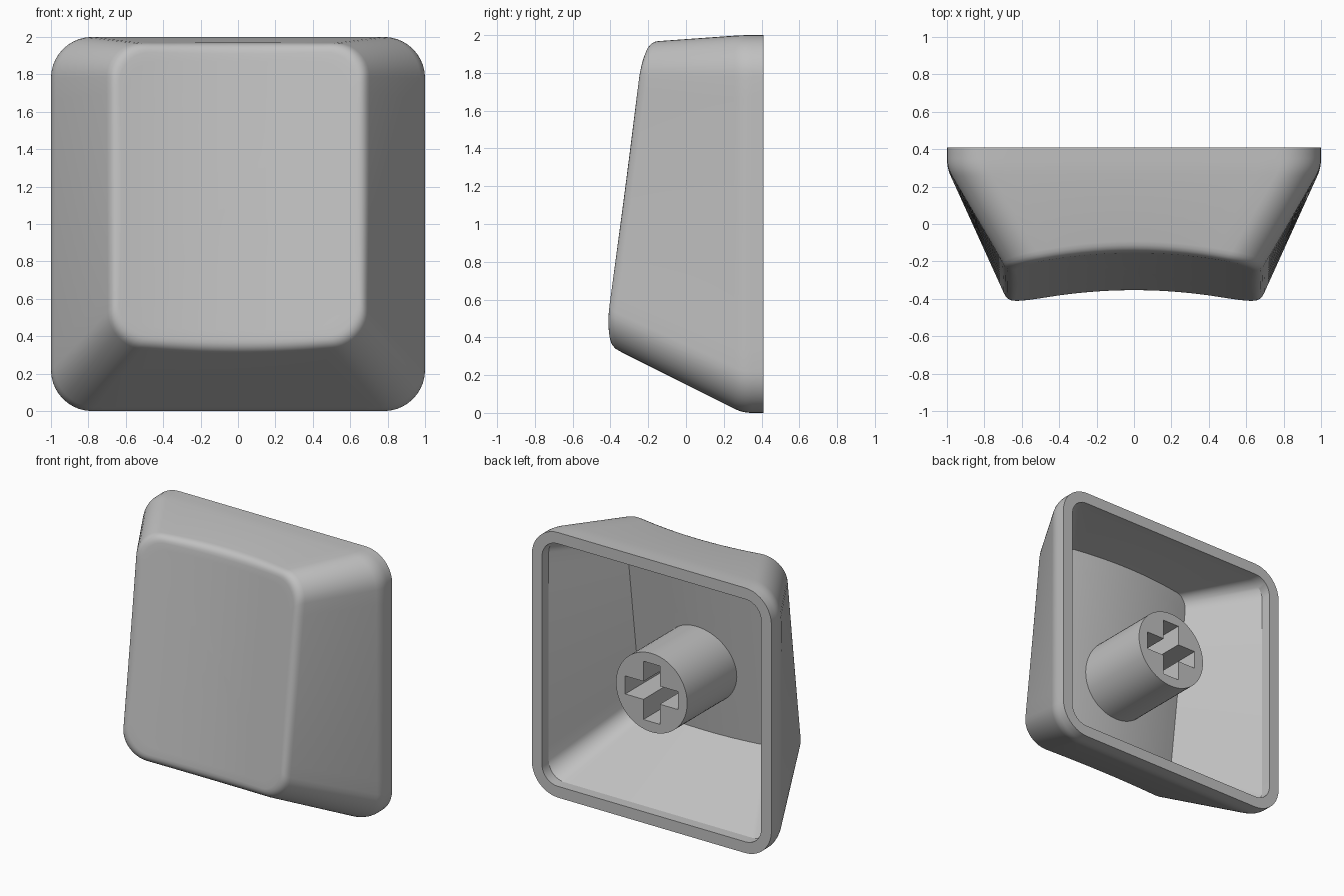
import bpy, bmesh, math
from mathutils import Vector

if "Cube" in bpy.data.objects:
    bpy.data.objects.remove(bpy.data.objects["Cube"])

grey = bpy.data.materials.new("mid grey plastic")
grey.diffuse_color = (0.53, 0.53, 0.53, 1)
grey.use_nodes = True
grey.node_tree.nodes["Principled BSDF"].inputs["Base Color"].default_value = grey.diffuse_color

CORNER, SIDE = 10, 14


def dish(x):
    return 0.08 * (1 - (x / 0.66) ** 2)


def face_y(x, z, offset=0.0):
    # tilted, concave finger surface
    return -0.405 + 0.13 * (z - 0.6) + dish(x) + offset


def rounded_rect(hx, z0, z1, r):
    # (x, z) outline with the same point count for every size
    centres = [(hx - r, z1 - r), (-hx + r, z1 - r), (-hx + r, z0 + r), (hx - r, z0 + r)]
    arcs = []
    for k, (cx, cz) in enumerate(centres):
        angles = [math.pi / 2 * (k + i / CORNER) for i in range(CORNER + 1)]
        arcs.append([(cx + r * math.cos(a), cz + r * math.sin(a)) for a in angles])
    pts = []
    for k in range(4):
        pts += arcs[k]
        a, b = arcs[k][-1], arcs[(k + 1) % 4][0]
        for i in range(1, SIDE):
            t = i / SIDE
            pts.append((a[0] + (b[0] - a[0]) * t, a[1] + (b[1] - a[1]) * t))
    return pts


def flat_ring(outline, y):
    return [Vector((x, y, z)) for x, z in outline]


def face_ring(outline, scale, zc, offset=0.0):
    ring = []
    for x, z in outline:
        x, z = x * scale, zc + (z - zc) * scale
        ring.append(Vector((x, face_y(x, z, offset), z)))
    return ring


def fillet(prev, mid, nxt, d, steps=5):
    # rounds the loft over the middle ring
    rings = []
    for s in range(steps + 1):
        t = s / steps
        ring = []
        for p, m, n in zip(prev, mid, nxt):
            a = m + (p - m).normalized() * d
            b = m + (n - m).normalized() * d
            ring.append(a * (1 - t) ** 2 + m * 2 * t * (1 - t) + b * t * t)
        rings.append(ring)
    return rings


def finish(ob, angle=28):
    ob.data.materials.append(grey)
    bpy.ops.object.select_all(action='DESELECT')
    bpy.context.view_layer.objects.active = ob
    ob.select_set(True)
    bpy.ops.object.shade_smooth_by_angle(angle=math.radians(angle))


def new_object(name, bm):
    bmesh.ops.recalc_face_normals(bm, faces=bm.faces)
    me = bpy.data.meshes.new(name)
    bm.to_mesh(me)
    bm.free()
    ob = bpy.data.objects.new(name, me)
    bpy.context.collection.objects.link(ob)
    return ob


# Outer skin outlines
base = rounded_rect(1.0, 0.0, 2.0, 0.22)
top = []
for x, z in rounded_rect(0.675, 0.37, 1.965, 0.18):
    low = max(0.0, 1 - (z - 0.37) / 0.2)
    top.append((x, z - 0.5 * max(0, dish(x)) * low))
zc = 1.17
rim = flat_ring(base, 0.41)
shoulder = flat_ring(base, 0.30)
edge = face_ring(top, 1.0, zc)
inset = face_ring(top, 0.88, zc)

# Chain of rings: finger surface, walls, rim, cavity walls, cavity ceiling
scales = [0.1, 0.25, 0.4, 0.55, 0.68, 0.8, 0.88]
rings = [face_ring(top, s, zc) for s in scales]
rings += fillet(shoulder, edge, inset, 0.055)[::-1]
rings += fillet(rim, shoulder, edge, 0.05)[::-1]
rings.append(rim)
mouth = rounded_rect(0.915, 0.085, 1.915, 0.13)
rings += [flat_ring(mouth, 0.41), flat_ring(mouth, 0.33)]
ceiling = rounded_rect(0.58, 0.47, 1.87, 0.1)
rings += [face_ring(ceiling, s, zc, 0.11) for s in [1] + scales[::-1]]

# Cap shell
bm = bmesh.new()
loops = [[bm.verts.new(p) for p in ring] for ring in rings]
n = len(base)
for a, b in zip(loops, loops[1:]):
    for i in range(n):
        j = (i + 1) % n
        bm.faces.new((a[i], a[j], b[j], b[i]))
for loop, off in ((loops[0], 0.0), (loops[-1], 0.11)):
    c = bm.verts.new((0, face_y(0, zc, off), zc))
    for i in range(n):
        bm.faces.new((loop[i], loop[(i + 1) % n], c))
finish(new_object("cap_shell", bm))


def prism(name, outline, y0, y1):
    bm = bmesh.new()
    f = bm.faces.new([bm.verts.new((x, y0, z)) for x, z in outline])
    ext = bmesh.ops.extrude_face_region(bm, geom=[f])["geom"]
    bmesh.ops.translate(bm, vec=(0, y1 - y0, 0),
                        verts=[v for v in ext if isinstance(v, bmesh.types.BMVert)])
    if len([g for g in bm.faces]) == len(outline) + 1:
        bm.faces.new([v for v in f.verts] if f.is_valid else
                     sorted((v for v in bm.verts if abs(v.co.y - y0) < 1e-6), key=lambda v: v.index))
    return new_object(name, bm)


# Mounting stem with a cross-shaped socket
R = 0.297
circle = [(R * math.cos(2 * math.pi * i / 64), 1 + R * math.sin(2 * math.pi * i / 64)) for i in range(64)]
stem = prism("mounting_stem", circle, -0.22, 0.41)

w, h = 0.068, 0.22
cross = []
for k in range(4):
    ca, sa = round(math.cos(k * math.pi / 2)), round(math.sin(k * math.pi / 2))
    for x, z in ((h, -w), (h, w), (w, w)):
        cross.append((x * ca - z * sa, 1 + x * sa + z * ca))
cutter = prism("socket_cutter", cross, 0.0, 0.6)
cutter.hide_render = True
cutter.hide_set(True)

finish(stem)
cut = stem.modifiers.new("socket", 'BOOLEAN')
cut.operation = 'DIFFERENCE'
cut.solver = 'EXACT'
cut.object = cutter
# keep the cut ahead of any smoothing modifier
stem.modifiers.move(len(stem.modifiers) - 1, 0)
